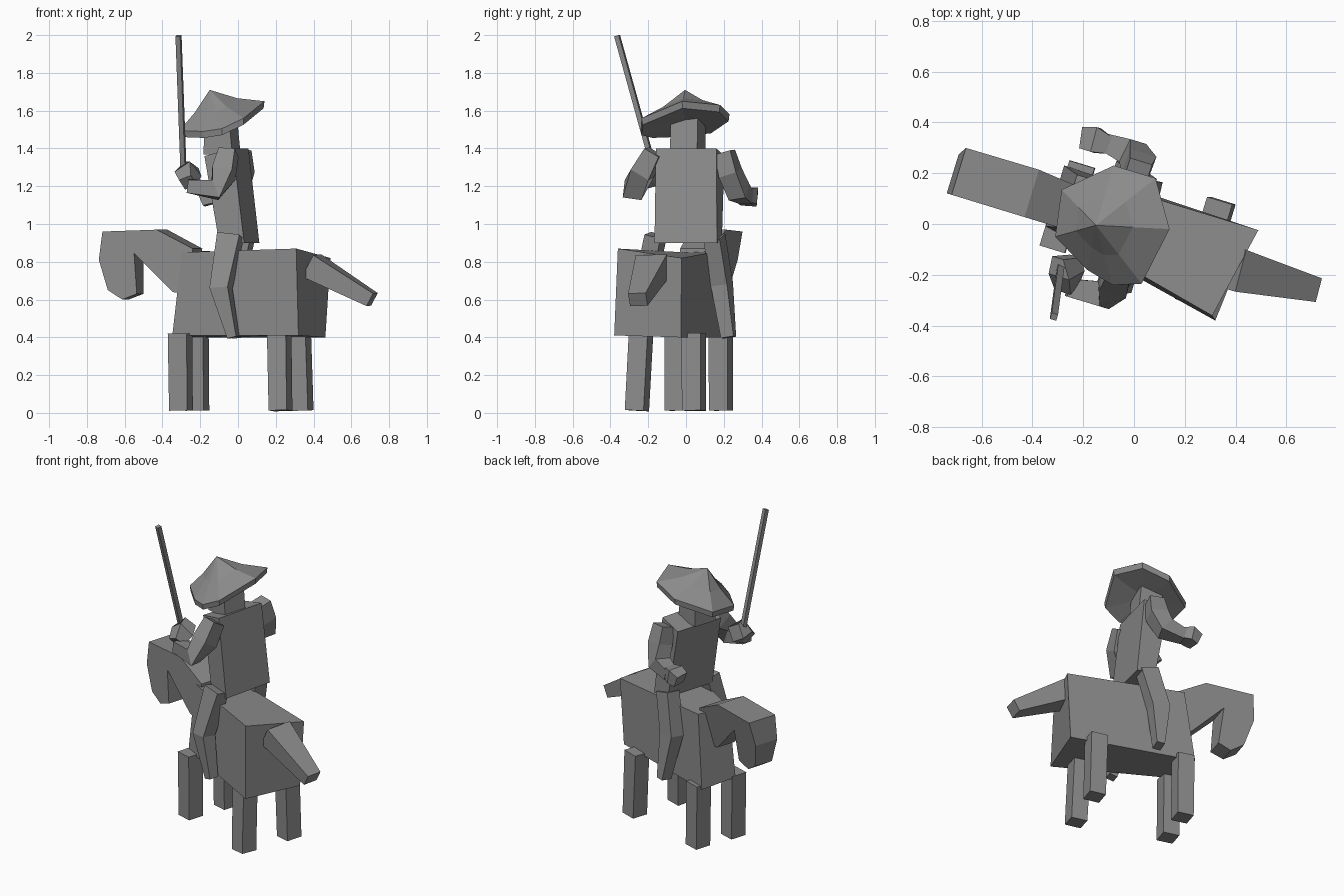
import bpy, bmesh, math
from mathutils import Vector, Matrix

cube = bpy.data.objects.get("Cube")
if cube:
    bpy.data.objects.remove(cube)

grey = bpy.data.materials.new("plain grey")
grey.use_nodes = True
tone = (0.26, 0.26, 0.26, 1)
grey.diffuse_color = tone
grey.node_tree.nodes["Principled BSDF"].inputs["Base Color"].default_value = tone

# Mount and rider both face left, turned a little away from the front
TURN = Matrix.Rotation(math.radians(-17), 4, "Z")
SIDE = TURN @ Vector((0, 1, 0))


def loft(name, rings, turned=False):
    """Skin a row of equal rings, cap both ends and merge points that meet."""
    bm = bmesh.new()
    loops = [[bm.verts.new(p) for p in ring] for ring in rings]
    n = len(loops[0])
    for low, high in zip(loops, loops[1:]):
        for i in range(n):
            j = (i + 1) % n
            bm.faces.new((low[i], low[j], high[j], high[i]))
    bm.faces.new(loops[0][::-1])
    bm.faces.new(loops[-1])
    bmesh.ops.remove_doubles(bm, verts=bm.verts, dist=.0005)
    bmesh.ops.recalc_face_normals(bm, faces=bm.faces)
    mesh = bpy.data.meshes.new(name)
    bm.to_mesh(mesh)
    bm.free()
    if turned:
        mesh.transform(TURN)
    mesh.materials.append(grey)
    obj = bpy.data.objects.new(name, mesh)
    bpy.context.collection.objects.link(obj)


def limb(name, path, sizes):
    """Square-section limb along a path; sizes are (sideways, other) half widths."""
    pts = [Vector(p) for p in path]
    rings = []
    for i, p in enumerate(pts):
        t = (pts[min(i + 1, len(pts) - 1)] - pts[max(i - 1, 0)]).normalized()
        s = (SIDE - t * SIDE.dot(t)).normalized()
        u = t.cross(s)
        w, h = sizes[i]
        rings.append([p + s * w * a + u * h * b
                      for a, b in ((-1, -1), (1, -1), (1, 1), (-1, 1))])
    loft(name, rings)


# Horse barrel, wider at the rump
loft("horse_body", [
    [(-.33, -.11, .41), (-.33, .14, .40), (.45, .11, .40), (.417, -.27, .41)],
    [(-.28, -.10, .85), (-.27, .12, .86), (.475, .12, .82), (.40, -.255, .87)],
], True)

# Neck and head: one side profile given thickness, narrower toward the jaw
profile = [(-.22, .87), (-.42, .97), (-.72, .96), (-.74, .81), (-.69, .65),
           (-.61, .60), (-.53, .63), (-.545, .845), (-.33, .64), (-.22, .62)]
right_cheek = [(a, -.10, z) for a, z in profile]
left_cheek = [(a, .095 - .22 * (.97 - z), z) for a, z in profile]
loft("horse_neck_and_head", [right_cheek, left_cheek], True)

# Tail
limb("horse_tail", [(.39, -.175, .78), (.71, -.255, .60)], [(.085, .065), (.048, .038)])

# Horse legs: foot position and the offset of the top
for name, x, y, dx, dy in (("front_right", -.302, -.05, -.005, 0),
                           ("front_left", -.215, .185, -.005, 0),
                           ("back_right", .225, -.26, -.007, .022),
                           ("back_left", .337, .042, -.015, 0)):
    limb("horse_leg_" + name, [(x, y, .012), (x + dx, y + dy, .42)],
         [(.052, .05), (.052, .052)])

# Rider torso, leaning forward
loft("rider_torso", [
    [(-.06, -.15, .91), (-.06, .18, .91), (.06, .19, .90), (.08, -.15, .90)],
    [(-.14, -.15, 1.36), (-.14, .17, 1.36), (.006, .17, 1.40), (.021, -.16, 1.40)],
], True)

# Rider legs, bent at the knee around the barrel
limb("rider_right_leg", [(-.04, -.16, .94), (-.09, -.22, .66), (-.025, -.235, .40)],
     [(.045, .062), (.045, .05), (.03, .025)])
limb("rider_left_leg", [(.025, .15, .93), (-.03, .19, .68), (.0, .225, .40)],
     [(.045, .055), (.045, .055), (.035, .025)])

# Arms: upper arm, forearm and fist
limb("rider_right_arm", [(-.05, -.17, 1.38), (-.075, -.23, 1.27), (-.12, -.28, 1.18), (-.26, -.25, 1.20)],
     [(.045, .045), (.055, .055), (.05, .05), (.035, .035)])
limb("rider_right_fist", [(-.265, -.25, 1.22), (-.265, -.19, 1.265), (-.265, -.13, 1.275)],
     [(.035, .035), (.052, .05), (.04, .045)])
limb("rider_left_arm", [(.015, .205, 1.38), (.02, .235, 1.27), (-.005, .28, 1.17), (-.11, .32, 1.14)],
     [(.045, .045), (.05, .055), (.05, .05), (.035, .035)])
limb("rider_left_fist", [(-.10, .31, 1.15), (-.15, .33, 1.15), (-.195, .335, 1.13)],
     [(.035, .035), (.05, .045), (.042, .038)])

# Head
limb("rider_head", [(-.085, .01, 1.37), (-.09, .01, 1.57)], [(.075, .08), (.075, .065)])

# Wide eight-sided hat: tipped rim, shallow brim, steeper crown, nearly flat underside
rim = [Vector(p) for p in (
    (-.31, -.05, 1.495), (-.285, .135, 1.515), (-.08, .23, 1.58), (.085, .18, 1.63),
    (.14, -.02, 1.65), (.03, -.235, 1.56), (-.085, -.24, 1.505), (-.185, -.18, 1.49))]
apex = Vector((-.15, -.005, 1.71))
under = Vector((-.08, 0, 1.53))
drop = Vector((0, 0, .035))
loft("rider_hat", [
    [under] * 8,
    [p.lerp(under, .02) - drop for p in rim],
    rim,
    [p.lerp(apex, .5) - drop * .4 for p in rim],
    [apex] * 8,
])

# Long thin sword held upright
limb("sword", [(-.287, -.155, 1.24), (-.315, -.365, 1.997)], [(.013, .013), (.013, .013)])
